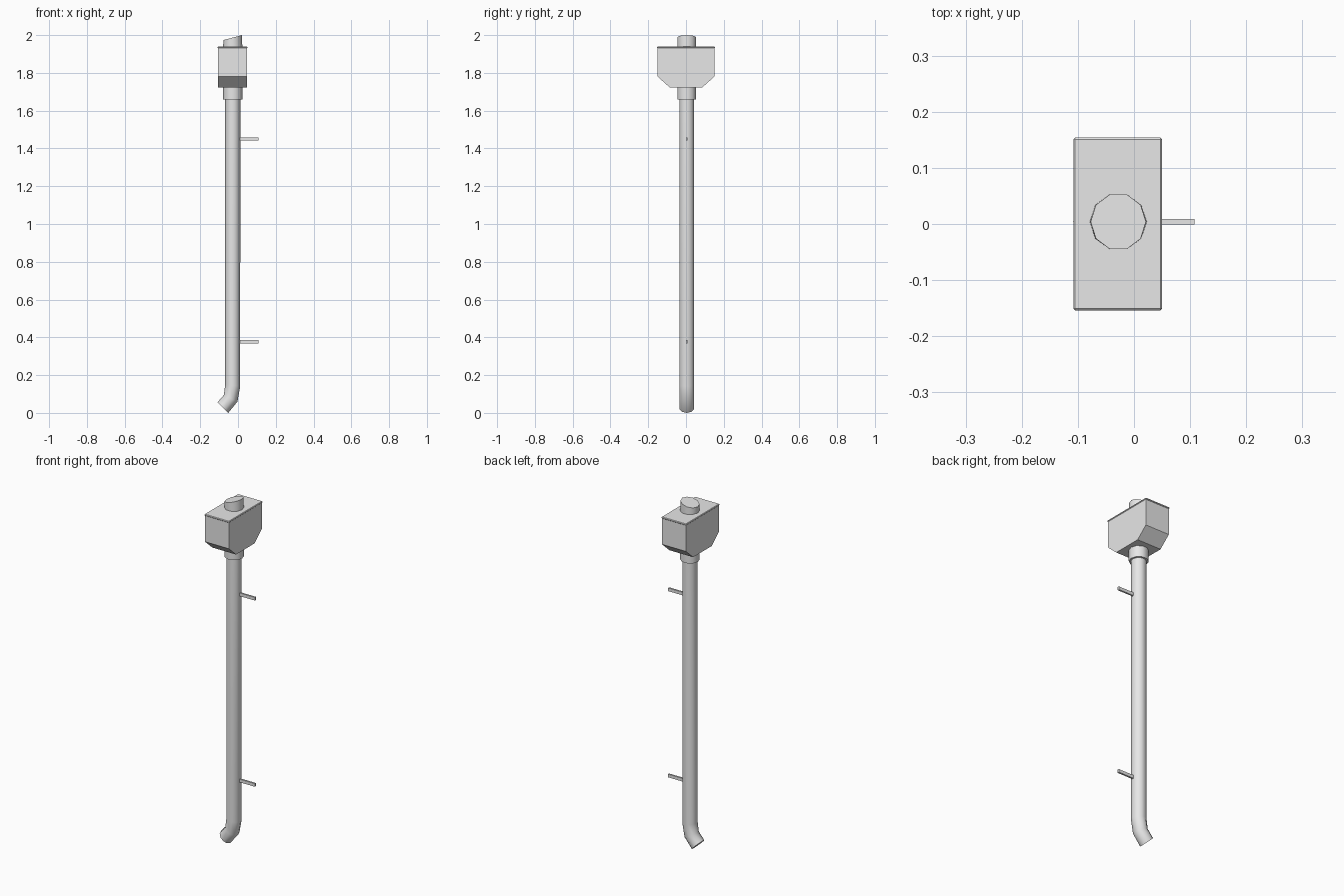
import bpy, bmesh, math
from mathutils import Vector

cube = bpy.data.objects.get("Cube")
if cube:
    bpy.data.objects.remove(cube, do_unlink=True)

GREY = (0.8, 0.8, 0.8, 1)
metal = bpy.data.materials.new("grey metal")
metal.use_nodes = True
metal.diffuse_color = GREY
metal.node_tree.nodes["Principled BSDF"].inputs["Base Color"].default_value = GREY

PIPE_X, PIPE_Y = -0.028, 0.004
BOX_X = -0.029
SIDES = 10


def finish(name, bm, smooth=False):
    bmesh.ops.recalc_face_normals(bm, faces=bm.faces)
    mesh = bpy.data.meshes.new(name)
    bm.to_mesh(mesh)
    bm.free()
    mesh.materials.append(metal)
    obj = bpy.data.objects.new(name, mesh)
    bpy.context.collection.objects.link(obj)
    if smooth:
        bpy.ops.object.select_all(action='DESELECT')
        obj.select_set(True)
        bpy.context.view_layer.objects.active = obj
        bpy.ops.object.shade_smooth_by_angle(angle=math.radians(40))
    return obj


def tube(name, radius, stations):
    """Closed tube through (x, z, tilt in degrees) stations."""
    bm = bmesh.new()
    rings = []
    for x, z, tilt in stations:
        a = math.radians(tilt)
        across = Vector((math.cos(a), 0, -math.sin(a))) * radius
        depth = Vector((0, radius, 0))
        centre = Vector((x, PIPE_Y, z))
        turns = [math.tau * i / SIDES for i in range(SIDES)]
        rings.append([bm.verts.new(centre + across * math.cos(t) + depth * math.sin(t))
                      for t in turns])
    for low, high in zip(rings, rings[1:]):
        for i in range(SIDES):
            j = (i + 1) % SIDES
            bm.faces.new((low[i], low[j], high[j], high[i]))
    bm.faces.new(rings[0])
    bm.faces.new(rings[-1])
    return finish(name, bm, smooth=True)


def block(name, centre, size, bevel=0):
    bm = bmesh.new()
    bmesh.ops.create_cube(bm, size=1)
    bmesh.ops.scale(bm, vec=size, verts=bm.verts)
    bmesh.ops.translate(bm, vec=centre, verts=bm.verts)
    if bevel:
        bmesh.ops.bevel(bm, geom=bm.edges[:], offset=bevel, segments=1, affect='EDGES')
    return finish(name, bm)


# Downpipe with the bent outlet at its foot
tube("downpipe", 0.04, [(PIPE_X, 1.7, 0), (PIPE_X, 0.145, 5),
                        (-0.039, 0.077, 26), (-0.08, 0.0283, 45)])

# Collar under the hopper and slant-cut inlet on top of it
tube("collar", 0.051, [(PIPE_X, 1.658, 0), (PIPE_X, 1.725, 0)])
tube("inlet_stub", 0.051, [(PIPE_X, 1.93, 0), (PIPE_X, 1.9868, -15)])

# Hopper body: tapered profile across y, extruded along x
half = [(0.085, 1.722), (0.15, 1.78), (0.15, 1.934)]
profile = half + [(-y, z) for y, z in reversed(half)]
bm = bmesh.new()
face = bm.faces.new([bm.verts.new((BOX_X - 0.076, y, z)) for y, z in profile])
side = bmesh.ops.extrude_face_region(bm, geom=[face])
bmesh.ops.translate(bm, vec=(0.152, 0, 0),
                    verts=[v for v in side["geom"] if isinstance(v, bmesh.types.BMVert)])
finish("hopper_body", bm)

# Slightly overhanging rim plate
block("hopper_rim", (BOX_X, 0, 1.935), (0.158, 0.308, 0.009), bevel=0.003)

# Wall brackets
for name, z in (("lower_bracket", 0.377), ("upper_bracket", 1.45)):
    block(name, (0.054, PIPE_Y, z), (0.108, 0.01, 0.018))
